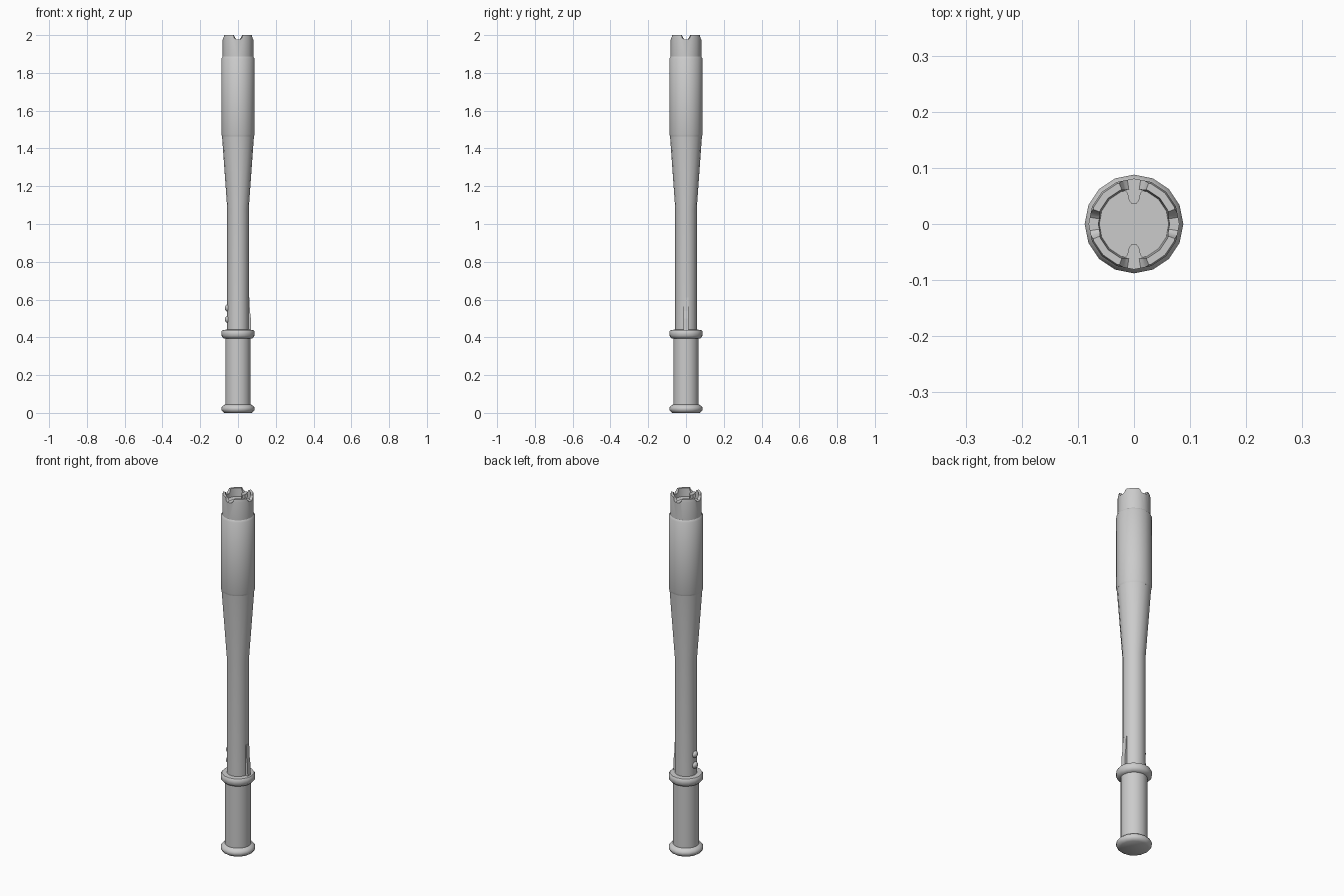
import bpy, bmesh, math
from mathutils import Matrix, Vector

cube = bpy.data.objects.get("Cube")
if cube:
    bpy.data.objects.remove(cube, do_unlink=True)

SIDES = 16

grey = bpy.data.materials.new("plain_grey")
grey.use_nodes = True
COLOUR = (0.6, 0.6, 0.6, 1)
grey.diffuse_color = COLOUR
grey.node_tree.nodes["Principled BSDF"].inputs["Base Color"].default_value = COLOUR


def make(name, bm):
    bmesh.ops.recalc_face_normals(bm, faces=bm.faces)
    mesh = bpy.data.meshes.new(name)
    bm.to_mesh(mesh)
    bm.free()
    mesh.materials.append(grey)
    obj = bpy.data.objects.new(name, mesh)
    bpy.context.collection.objects.link(obj)
    return obj


def smooth(obj, angle=35):
    bpy.ops.object.select_all(action="DESELECT")
    obj.select_set(True)
    bpy.context.view_layer.objects.active = obj
    bpy.ops.object.shade_smooth_by_angle(angle=math.radians(angle))


def lathe(name, profile):
    """Turn (radius, height) points round z and cap both ends."""
    bm = bmesh.new()
    rings = []
    for r, z in profile:
        rings.append([bm.verts.new((r * math.cos(a), r * math.sin(a), z))
                      for a in (math.tau * i / SIDES for i in range(SIDES))])
    for low, high in zip(rings, rings[1:]):
        for i in range(SIDES):
            j = (i + 1) % SIDES
            bm.faces.new((low[i], low[j], high[j], high[i]))
    bm.faces.new(rings[0])
    bm.faces.new(rings[-1])
    return make(name, bm)


def loft(bm, start, end):
    """Closed prism between two matching outlines."""
    a = [bm.verts.new(p) for p in start]
    b = [bm.verts.new(p) for p in end]
    for i in range(len(a)):
        j = (i + 1) % len(a)
        bm.faces.new((a[i], a[j], b[j], b[i]))
    bm.faces.new(a)
    bm.faces.new(b)


# Handle: pommel, grip, guard
smooth(lathe("pommel", [(0.072, 0), (0.082, 0.007), (0.088, 0.016), (0.088, 0.028),
                        (0.08, 0.037), (0.07, 0.044), (0.06, 0.046)]), 45)
smooth(lathe("grip", [(0.067, 0.04), (0.067, 0.4)]))
smooth(lathe("guard", [(0.06, 0.393), (0.076, 0.395), (0.088, 0.408), (0.088, 0.43),
                       (0.082, 0.439), (0.055, 0.441)]), 45)

# Shaft with flared neck, then barrel
smooth(lathe("shaft", [(0.057, 0.435), (0.057, 1.08), (0.0845, 1.465)]))
smooth(lathe("barrel", [(0.0845, 1.463), (0.088, 1.475), (0.088, 1.876), (0.081, 1.886)]))

# Scalloped crown with a recessed lens
crown = lathe("crown", [(0.081, 1.88), (0.081, 1.985), (0.078, 2.0), (0.065, 2.0),
                        (0.062, 1.955)])
bm = bmesh.new()
notch = [(-0.034, 2.02), (-0.028, 1.998), (-0.02, 1.984), (-0.012, 1.978),
         (0.012, 1.978), (0.02, 1.984), (0.028, 1.998), (0.034, 2.02)]
for k in range(4):
    turn = Matrix.Rotation(k * math.pi / 2, 3, "Z")
    loft(bm, *[[turn @ Vector((r, w * r / 0.08, z)) for w, z in notch] for r in (0.05, 0.1)])
cutter = make("notch_cutter", bm)
cutter.hide_render = True
cut = crown.modifiers.new("notches", "BOOLEAN")
cut.operation, cut.solver, cut.object = "DIFFERENCE", "EXACT", cutter
bpy.context.view_layer.objects.active = crown
bpy.ops.object.modifier_apply(modifier=cut.name)
bpy.data.objects.remove(cutter, do_unlink=True)
smooth(crown)

# Tongues reaching in over the lens at front and back
tongue = [(0.022, 0.066), (0.012, 0.055), (0.009, 0.042), (0.004, 0.036),
          (-0.004, 0.036), (-0.009, 0.042), (-0.012, 0.055), (-0.022, 0.066)]
for side, label in ((-1, "front"), (1, "back")):
    bm = bmesh.new()
    loft(bm, *[[(x, side * y, z) for x, y in tongue] for z in (1.953, 1.978)])
    make(label + "_tongue", bm)

# Tapering clip on the left of the shaft
bm = bmesh.new()
clip = [(0.05, 0.435), (0.07, 0.435), (0.068, 0.5), (0.063, 0.54), (0.06, 0.61), (0.05, 0.61)]
loft(bm, *[[(x, y, z) for x, z in clip] for y in (-0.013, 0.013)])
make("clip", bm)

# Two domed buttons on the right
for z, label in ((0.495, "lower"), (0.555, "upper")):
    bm = bmesh.new()
    bmesh.ops.create_uvsphere(bm, u_segments=16, v_segments=8, radius=0.019,
                              matrix=Matrix.Translation((-0.053, 0, z)) @ Matrix.Diagonal((0.9, 1, 1, 1)))
    smooth(make(label + "_button", bm), 60)
